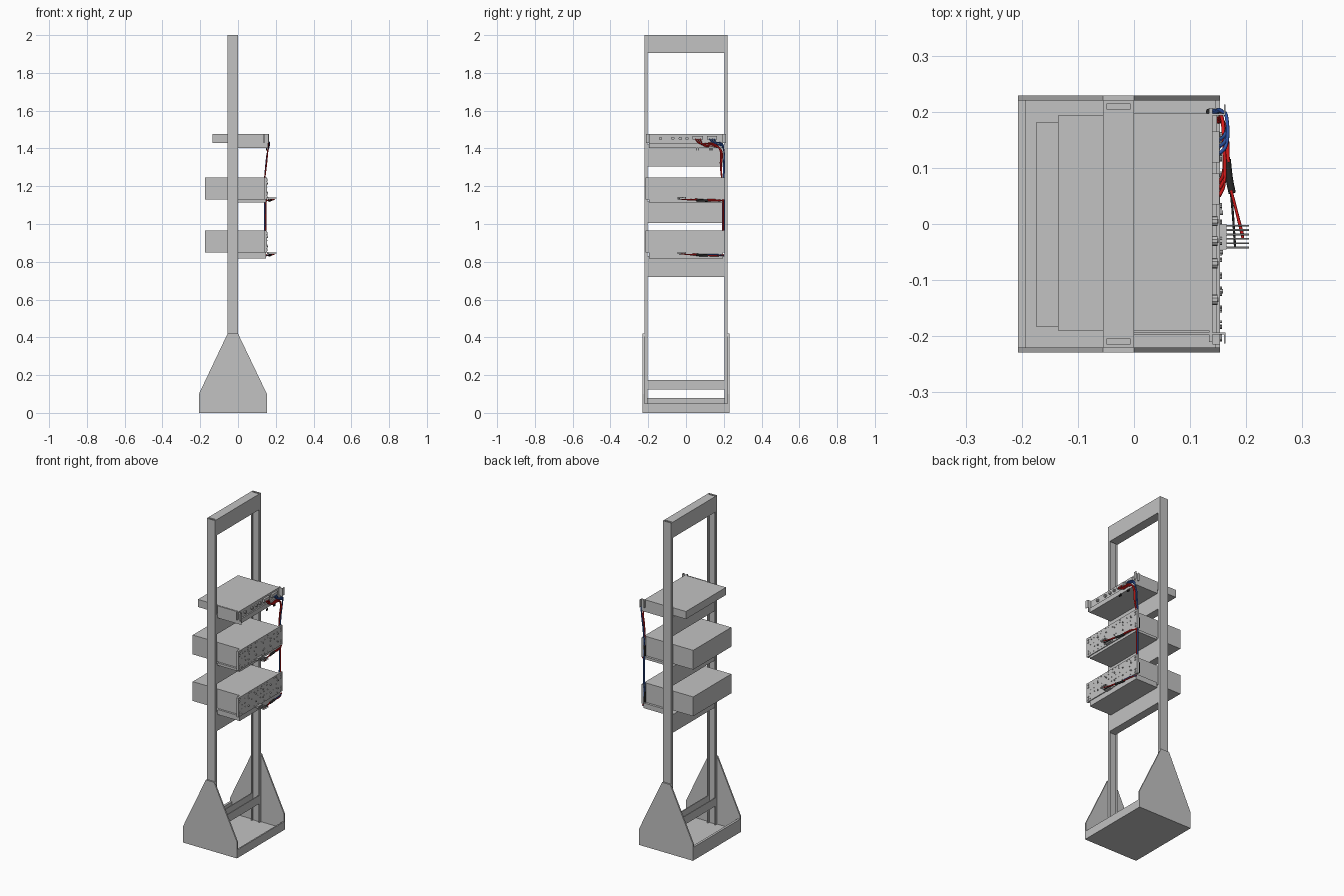
import bpy
import bmesh
import random
from mathutils import Matrix, Vector

if "Cube" in bpy.data.objects:
    bpy.data.objects.remove(bpy.data.objects["Cube"])
random.seed(4)


def material(name, rgb):
    m = bpy.data.materials.new(name)
    m.use_nodes = True
    m.diffuse_color = (*rgb, 1)
    m.node_tree.nodes["Principled BSDF"].inputs["Base Color"].default_value = (*rgb, 1)
    return m


GREY = material("steel grey", (0.54, 0.54, 0.54))
DARK = material("sleeve black", (0.02, 0.02, 0.02))
RED = material("cable red", (0.7, 0.01, 0.01))
BLUE = material("cable blue", (0.03, 0.1, 0.42))


def finish(name, bm, mat):
    bmesh.ops.recalc_face_normals(bm, faces=bm.faces[:])
    mesh = bpy.data.meshes.new(name)
    bm.to_mesh(mesh)
    bm.free()
    mesh.materials.append(mat)
    ob = bpy.data.objects.new(name, mesh)
    bpy.context.collection.objects.link(ob)


def add_box(bm, x, y, z):
    """Add a box given as (low, high) pairs."""
    lo, hi = zip(x, y, z)
    lo, hi = Vector(lo), Vector(hi)
    mat = Matrix.Translation((lo + hi) / 2) @ Matrix.Diagonal((*(hi - lo), 1))
    bmesh.ops.create_cube(bm, size=1, matrix=mat)


def boxes(name, parts, mat=GREY):
    bm = bmesh.new()
    for part in parts:
        add_box(bm, *part)
    finish(name, bm, mat)


def knobs(name, spots, x, length, radius, sides=10):
    """Cylinders standing out along +x at (y, z) spots."""
    bm = bmesh.new()
    for y, z in spots:
        turn = Matrix.Translation((x + length / 2, y, z)) @ Matrix.Rotation(1.5708, 4, 'Y')
        bmesh.ops.create_cone(bm, cap_ends=True, segments=sides, radius1=radius,
                              radius2=radius, depth=length, matrix=turn)
    finish(name, bm, GREY)


def cable(name, points, mat, radius=0.0032):
    curve = bpy.data.curves.new(name, 'CURVE')
    curve.dimensions = '3D'
    curve.bevel_depth = radius
    curve.bevel_resolution = 2
    curve.resolution_u = 6
    curve.use_fill_caps = True
    spline = curve.splines.new('BEZIER')
    spline.bezier_points.add(len(points) - 1)
    for p, co in zip(spline.bezier_points, points):
        p.co = co
        p.handle_left_type = p.handle_right_type = 'AUTO'
    curve.materials.append(mat)
    ob = bpy.data.objects.new(name, curve)
    bpy.context.collection.objects.link(ob)


def mirrored(s, a, b):
    return tuple(sorted((s * a, s * b)))


# Upright channels and gusset plates on both sides
X0, X1, T = -0.055, 0.0, 0.006
for s, side in ((-1, "front"), (1, "back")):
    web, flange = mirrored(s, 0.214, 0.22), mirrored(s, 0.203, 0.22)
    boxes(side + "_upright", [((X0, X1), web, (0.01, 2)),
                              ((X0, X0 + T), flange, (0.01, 2)),
                              ((X1 - T, X1), flange, (0.01, 2))])
    bm = bmesh.new()
    outline = [(-0.207, 0), (0.153, 0), (0.153, 0.1), (0, 0.42), (X0, 0.42), (-0.207, 0.1)]
    face = bm.faces.new([bm.verts.new((x, s * 0.22, z)) for x, z in outline])
    out = bmesh.ops.extrude_face_region(bm, geom=[face])
    moved = [v for v in out["geom"] if isinstance(v, bmesh.types.BMVert)]
    bmesh.ops.translate(bm, verts=moved, vec=(0, s * 0.009, 0))
    finish(side + "_gusset_plate", bm, GREY)

# Base tray with a taller rear lip
W = (-0.22, 0.22)
boxes("base_tray", [((-0.207, 0.153), W, (0, 0.01)),
                    ((0.145, 0.153), W, (0.01, 0.05)),
                    ((-0.207, -0.193), W, (0.01, 0.08))])

# Cross members: top header, lower open channel, and three carriers
IN = (-0.214, 0.214)
boxes("top_header", [((X0, X1), (-0.205, 0.205), (1.905, 2.0))])
boxes("lower_channel", [((X0, X1), IN, (0.125, 0.131)),
                        ((X0, X0 + T), IN, (0.131, 0.175)),
                        ((X1 - T, X1), IN, (0.131, 0.175))])
for name, z0, z1 in (("lower", 0.72, 0.83), ("middle", 1.005, 1.12), ("upper", 1.305, 1.42)):
    boxes(name + "_carrier", [((X0 + T, X1), IN, (z0, z1))])

# Support shelves under each instrument
for name, z0, z1 in (("lower", 0.817, 0.848), ("middle", 1.115, 1.13), ("upper", 1.403, 1.43)):
    boxes(name + "_shelf", [((X1, 0.148), (-0.195, 0.195), (z0, z1))])

# Two tall instruments with a wide face panel full of sockets and screws
for name, z in (("lower", 0.848), ("middle", 1.13)):
    h = 0.117
    boxes(name + "_instrument", [((-0.175, 0.14), (-0.183, 0.181), (z, z + h))])
    boxes(name + "_panel", [((0.14, 0.153), (-0.215, 0.207), (z, z + h))])
    screws = [(y, z + f * h) for y in (-0.203, 0.192) for f in (0.12, 0.25, 0.75, 0.88)]
    knobs(name + "_panel_screws", screws, 0.153, 0.004, 0.006)
    dots = [(-0.18 + 0.03 * i + random.uniform(-0.006, 0.006), z + h * f)
            for i in range(12) for f in (0.1, 0.35, 0.55, 0.8, 0.92) if random.random() < 0.65]
    knobs(name + "_panel_sockets", dots, 0.153, 0.004, 0.0024, 6)
    switches = [(-0.12 + 0.07 * i, z + h * f) for i in range(5) for f in (0.3, 0.7)]
    knobs(name + "_panel_switches", switches, 0.153, 0.006, 0.004, 8)

# Slim top instrument with panel, side brackets, ears, knobs and connector blocks
boxes("upper_instrument", [((-0.135, 0.137), (-0.19, 0.193), (1.43, 1.476))])
boxes("upper_panel", [((0.134, 0.14), (-0.21, 0.207), (1.43, 1.476))])
for s, side in ((-1, "front"), (1, "back")):
    boxes(side + "_side_bracket", [((X1, 0.16), mirrored(s, 0.193, 0.197), (1.403, 1.476))])
    boxes(side + "_ear", [((0.16, 0.163), mirrored(s, 0.193, 0.213), (1.43, 1.476))])
row = [(y, 1.453) for y in (-0.135, -0.07, -0.03, 0.005)]
knobs("upper_knobs", row, 0.14, 0.009, 0.009)
knobs("upper_knob_caps", row, 0.149, 0.002, 0.004)
boxes("upper_connectors", [((0.14, 0.152), (y, y + 0.055), (1.447, 1.466)) for y in (0.035, 0.11)])
plugs = [y + 0.011 * i for y in (0.055, 0.125) for i in range(2)]
boxes("cable_plugs", [((0.148, 0.153), (y, y + 0.004), (1.388, 1.402)) for y in plugs], DARK)

# Cable bundle leaving the top instrument and dropping down the back corner
for i in range(3):
    d = 0.006 * i
    cable("red_drop_cable", [(0.152, 0.05 + 2 * d, 1.45), (0.16, 0.07 + 2 * d, 1.428 - d),
                             (0.16, 0.15, 1.424 - d), (0.158, 0.178 + d / 2, 1.395),
                             (0.15, 0.182 + d / 2, 1.31), (0.141, 0.189, 1.24)], RED)
    cable("blue_drop_cable", [(0.152, 0.125 + 2 * d, 1.45), (0.164, 0.14 + 2 * d, 1.434 - d),
                              (0.165, 0.19, 1.425 - d), (0.158, 0.2, 1.39),
                              (0.146, 0.198 + d / 3, 1.3), (0.136, 0.2, 1.14)], BLUE)

# Cables linking the two tall instruments, passing behind the panels
for x, y, mat, label in ((0.147, 0.197, RED, "red"), (0.141, 0.194, BLUE, "blue"),
                         (0.143, 0.202, BLUE, "outer_blue")):
    cable(label + "_link_cable", [(0.136, y, 1.2), (x, y, 1.11), (x, y, 1.04),
                                  (x, y, 0.98), (0.136, y, 0.86)], mat)
for name, z in (("lower", 0.86), ("middle", 1.14)):
    cable(name + "_rear_sleeve", [(0.134, 0.2, z), (0.134, 0.2, z + 0.06)], DARK, 0.006)

# Horizontal leads with a dark sleeve and a pin connector
for name, z, second in (("lower", 0.837, BLUE), ("middle", 1.127, RED)):
    for k, mat in enumerate((RED, second)):
        d = 0.005 * k
        cable(name + "_corner_lead", [(0.15, 0.2, z - d), (0.163, 0.17, z - 0.005 + d),
                                      (0.168, 0.11, z - 0.004 + d)], mat)
        cable(name + "_pin_lead", [(0.173, 0.06, z + d), (0.182, 0.025, z + d / 2),
                                   (0.194, -0.02 - d, z + 0.004)], RED, 0.0026)
    cable(name + "_sleeve", [(0.166, 0.115, z - 0.003), (0.17, 0.08, z - 0.002),
                             (0.175, 0.055, z)], DARK, 0.0065)
    cable(name + "_dark_lead", [(0.172, 0.065, z - 0.003), (0.176, 0.02, z + 0.002),
                                (0.18, -0.04, z + 0.005)], DARK, 0.002)
    boxes(name + "_pin_block", [((0.153, 0.165), (-0.045, 0.0), (z + 0.003, z + 0.015))])
    pins = [(-0.042 + 0.0078 * i, z + f) for i in range(6) for f in (0.006, 0.012)]
    knobs(name + "_pins", pins, 0.165, 0.04, 0.0015, 6)
